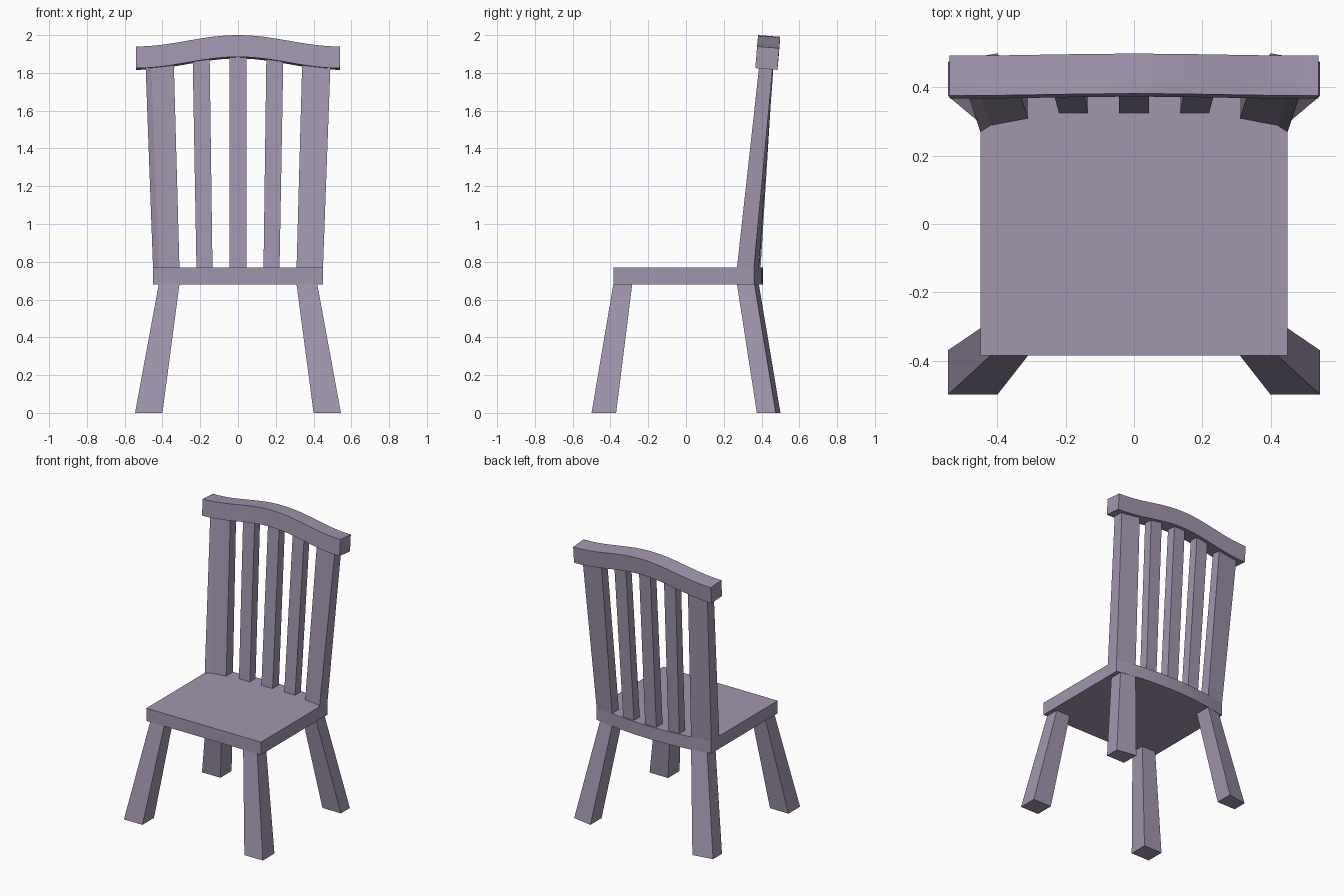
import bpy, bmesh, math

if "Cube" in bpy.data.objects:
    bpy.data.objects.remove(bpy.data.objects["Cube"], do_unlink=True)

COLOUR = (0.36, 0.305, 0.43, 1.0)
wood = bpy.data.materials.new("mauve_wood")
wood.use_nodes = True
wood.diffuse_color = COLOUR
shader = next(n for n in wood.node_tree.nodes if n.type == "BSDF_PRINCIPLED")
shader.inputs["Base Color"].default_value = COLOUR


def loft(name, rings, smooth=False):
    """Skin a row of matching closed rings and cap both ends."""
    bm = bmesh.new()
    rows = [[bm.verts.new(p) for p in ring] for ring in rings]
    n = len(rows[0])
    for a, b in zip(rows, rows[1:]):
        for i in range(n):
            j = (i + 1) % n
            bm.faces.new((a[i], a[j], b[j], b[i]))
    bm.faces.new(rows[0][::-1])
    bm.faces.new(rows[-1])
    bmesh.ops.recalc_face_normals(bm, faces=bm.faces[:])
    mesh = bpy.data.meshes.new(name)
    bm.to_mesh(mesh)
    bm.free()
    mesh.materials.append(wood)
    obj = bpy.data.objects.new(name, mesh)
    bpy.context.collection.objects.link(obj)
    if smooth:
        bpy.ops.object.select_all(action="DESELECT")
        obj.select_set(True)
        bpy.context.view_layer.objects.active = obj
        bpy.ops.object.shade_smooth_by_angle(angle=math.radians(30))
    return obj


def ring(points, z, side=1):
    return [(side * x, y, z) for x, y in points]


def pair(name, low, z0, high, z1):
    """Make a left and a right copy of a tapered bar."""
    for label, side in (("left", 1), ("right", -1)):
        loft(f"{label}_{name}", [ring(low, z0, side), ring(high, z1, side)])


SEAT_LOW, SEAT_TOP, RAIL_JOIN = 0.68, 0.77, 1.86


def back_edge(x):
    return 0.36 + 0.048 * (1 - (x / 0.45) ** 2)


# Seat with a gently bowed back edge
xs = [0.45 - 0.9 * i / 16 for i in range(17)]
outline = [(-0.45, -0.385), (0.45, -0.385)] + [(x, back_edge(x)) for x in xs]
loft("seat", [ring(outline, SEAT_LOW), ring(outline, SEAT_TOP)], smooth=True)

# Splayed legs
pair("front_leg",
     [(0.40, -0.50), (0.545, -0.50), (0.545, -0.37), (0.40, -0.37)], 0,
     [(0.31, -0.385), (0.42, -0.385), (0.42, -0.285), (0.31, -0.285)], SEAT_LOW)
pair("back_leg",
     [(0.40, 0.375), (0.545, 0.375), (0.545, 0.475), (0.40, 0.50)], 0,
     [(0.31, 0.27), (0.42, 0.27), (0.42, 0.363), (0.31, 0.386)], SEAT_LOW)

# Outer posts of the backrest
pair("back_post",
     [(0.31, 0.31), (0.42, 0.289), (0.45, 0.27), (0.45, 0.36), (0.31, 0.386)], SEAT_TOP,
     [(0.34, 0.40), (0.46, 0.395), (0.49, 0.39), (0.49, 0.462), (0.34, 0.465)], RAIL_JOIN)

# Slats
pair("slat",
     [(0.135, 0.325), (0.22, 0.325), (0.22, 0.39), (0.135, 0.39)], SEAT_TOP,
     [(0.15, 0.40), (0.24, 0.40), (0.24, 0.462), (0.15, 0.462)], RAIL_JOIN + 0.02)
loft("middle_slat", [
    ring([(-0.044, 0.325), (0.044, 0.325), (0.044, 0.395), (-0.044, 0.395)], SEAT_TOP),
    ring([(-0.044, 0.40), (0.044, 0.40), (0.044, 0.465), (-0.044, 0.465)], RAIL_JOIN + 0.04)])

# Arched, slightly tilted top rail
rail = []
for i in range(25):
    x = -0.54 + 1.08 * i / 24
    wave = math.cos(math.pi * x / 0.54)
    top = 1.97 + 0.03 * wave
    y = 0.379 + 0.003 * wave
    rail.append([(x, y, top), (x, y + 0.117, top - 0.009),
                 (x, y + 0.108, top - 0.124), (x, y - 0.009, top - 0.115)])
loft("top_rail", rail, smooth=True)
